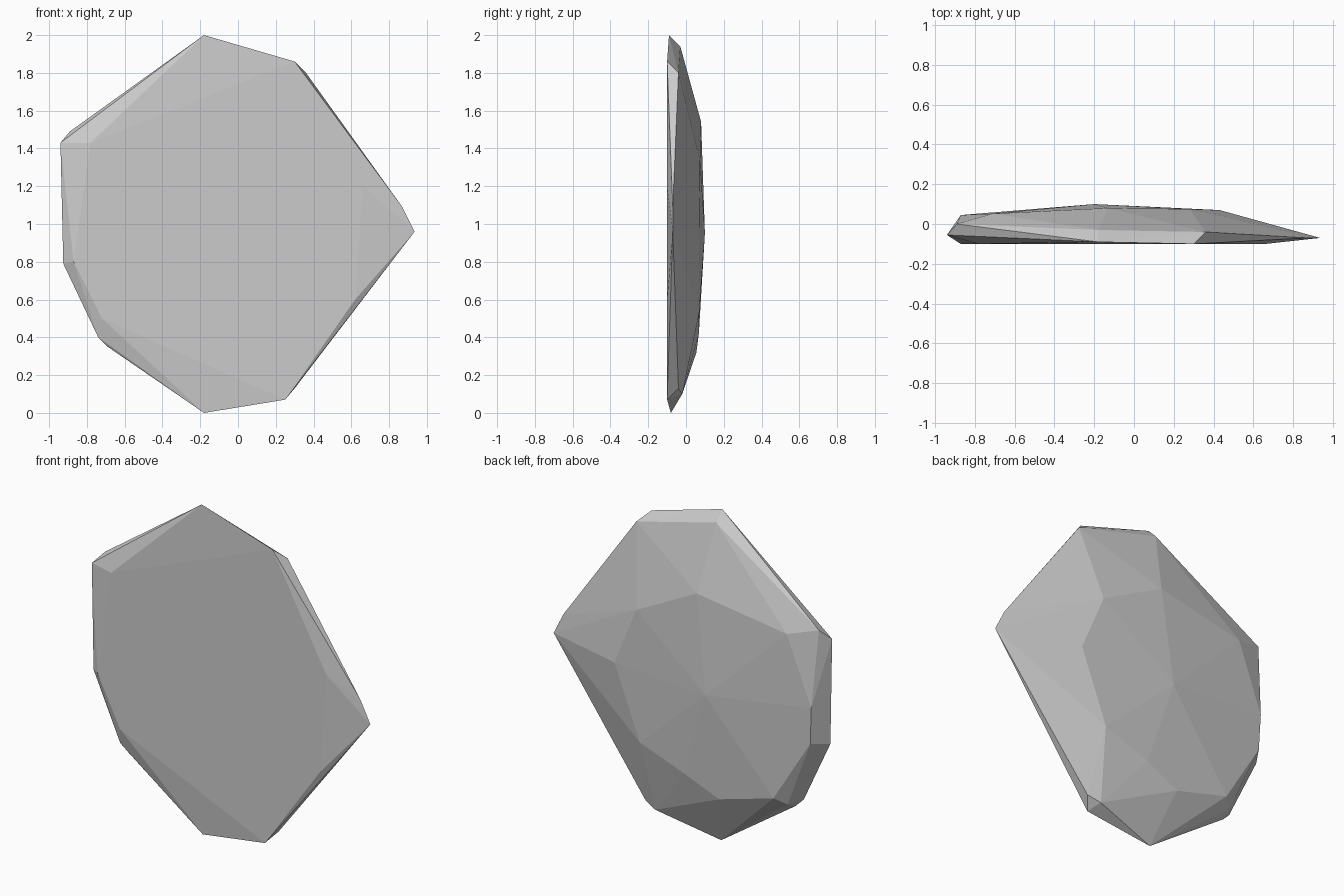
import bpy, bmesh

# Flat front: corners (x, z) of the face lying at y = -0.1
front = [(-0.78, 1.43), (-0.87, 0.80), (-0.72, 0.50), (0.25, 0.07),
         (0.62, 0.60), (0.66, 1.20), (0.30, 1.86)]
# Rim: outermost chipped outline
rim = [(-0.18, -0.09, 2.0), (-0.18, -0.03, 1.94), (0.36, -0.04, 1.80),
       (0.87, -0.07, 1.09), (0.935, -0.07, 0.96), (0.30, -0.04, 0.13),
       (0.22, -0.02, 0.10), (-0.18, -0.08, 0.0), (-0.69, -0.06, 0.35),
       (-0.74, -0.07, 0.40), (-0.68, 0.0, 0.38), (-0.925, -0.06, 0.79),
       (-0.94, -0.055, 1.43), (-0.89, 0.0, 1.49)]
# Back: shallow faceted dome
back = [(-0.13, 0.08, 1.54), (0.28, 0.075, 1.33), (-0.71, 0.052, 1.44),
        (0.43, 0.07, 0.97), (-0.20, 0.10, 0.95), (-0.87, 0.045, 1.03),
        (-0.86, 0.04, 0.81), (0.26, 0.07, 0.53), (-0.04, 0.068, 0.42),
        (-0.62, 0.05, 0.42), (-0.26, 0.055, 0.32)]

# Stone: faceted hull around the three sets of corners
bm = bmesh.new()
for p in [(x, -0.1, z) for x, z in front] + rim + back:
    bm.verts.new(p)
res = bmesh.ops.convex_hull(bm, input=bm.verts[:])
loose = {v for v in bm.verts if not v.link_faces}
bmesh.ops.delete(bm, geom=list(loose), context='VERTS')
bmesh.ops.recalc_face_normals(bm, faces=bm.faces[:])
mesh = bpy.data.meshes.new("flat_stone")
bm.to_mesh(mesh)
bm.free()
stone = bpy.data.objects.new("flat_stone", mesh)
bpy.context.collection.objects.link(stone)
